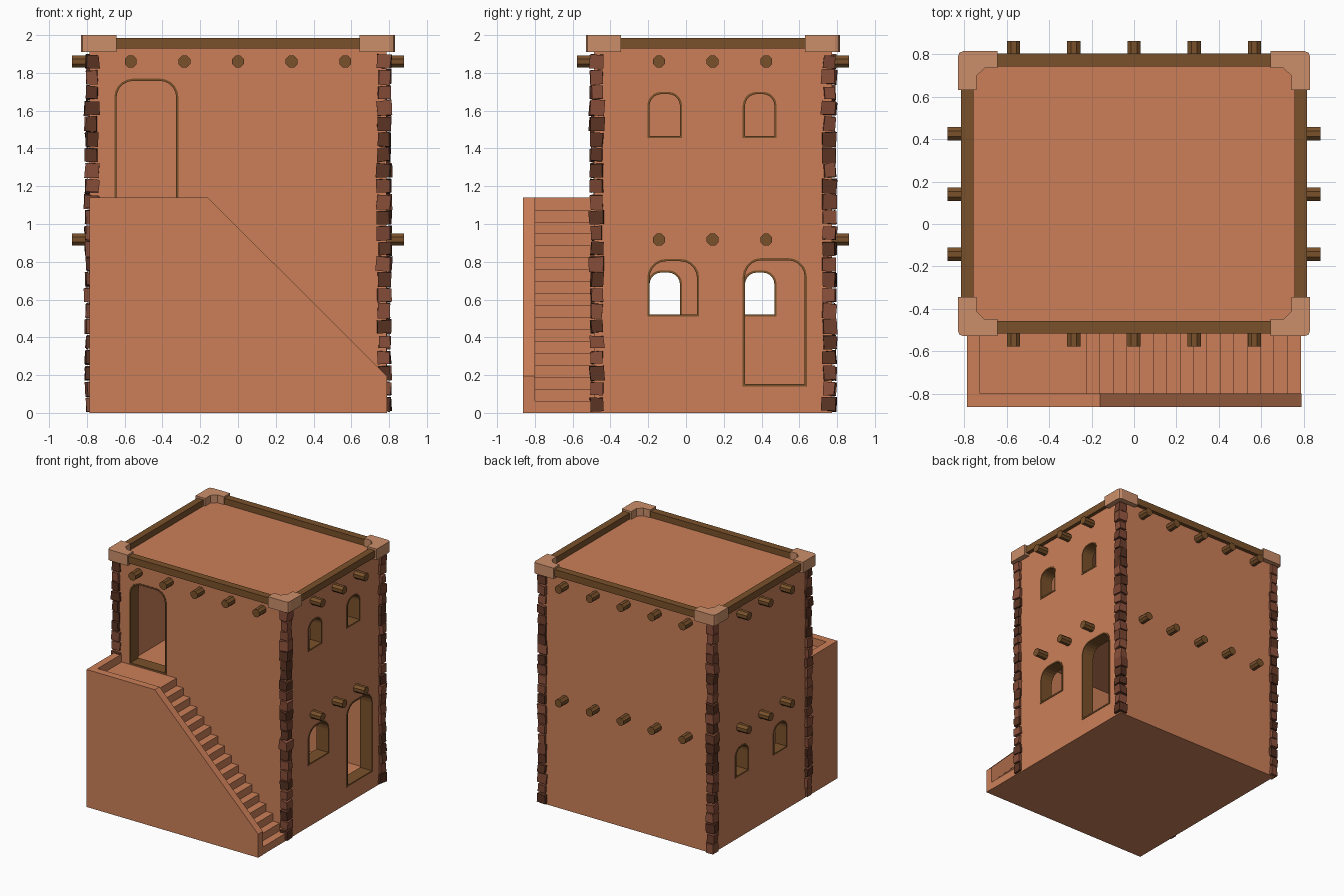
import bpy, bmesh, math, random
from mathutils import Matrix, Vector, Euler

if "Cube" in bpy.data.objects:
    bpy.data.objects.remove(bpy.data.objects["Cube"])

random.seed(4)
CY, HX, HY = 0.143, 0.785, 0.63      # house centre in y, half sizes
YF = CY - HY
WALL = 0.10


def material(name, rgb):
    m = bpy.data.materials.new(name)
    m.diffuse_color = (*rgb, 1)
    m.use_nodes = True
    m.node_tree.nodes["Principled BSDF"].inputs["Base Color"].default_value = m.diffuse_color
    return m


CLAY = material("terracotta clay", (0.60, 0.213, 0.098))
PALE = material("pale clay", (0.60, 0.275, 0.145))
WOOD = material("brown wood", (0.195, 0.083, 0.024))
DARK = material("dark brick", (0.105, 0.034, 0.017))
RED = material("red brick", (0.25, 0.078, 0.042))
MID = material("brown brick", (0.18, 0.056, 0.03))


def finish(bm, name, *mats):
    bmesh.ops.recalc_face_normals(bm, faces=bm.faces)
    me = bpy.data.meshes.new(name)
    bm.to_mesh(me)
    bm.free()
    for m in mats:
        me.materials.append(m)
    ob = bpy.data.objects.new(name, me)
    bpy.context.collection.objects.link(ob)
    return ob


def add_box(bm, lo, hi):
    lo, hi = Vector(lo), Vector(hi)
    mat = Matrix.Translation((lo + hi) / 2) @ Matrix.Diagonal((*(hi - lo), 1))
    return bmesh.ops.create_cube(bm, size=1, matrix=mat)["verts"]


def add_prism(bm, pts, place, d0, d1):
    a = [bm.verts.new(place(u, v, d0)) for u, v in pts]
    b = [bm.verts.new(place(u, v, d1)) for u, v in pts]
    n = len(pts)
    bm.faces.new(a)
    bm.faces.new(b[::-1])
    for i in range(n):
        j = (i + 1) % n
        bm.faces.new((a[i], a[j], b[j], b[i]))


def arch(u0, u1, v0, v1, r, t=0.0):
    """Opening outline with rounded top corners, inset by t."""
    u0, u1, v0, v1, r = u0 + t, u1 - t, v0 + t, v1 - t, r - t
    pts = [(u0, v0), (u1, v0)]
    for cu, start in ((u1 - r, 0), (u0 + r, 90)):
        for k in range(6):
            a = math.radians(start + 18 * k)
            pts.append((cu + r * math.cos(a), v1 - r + r * math.sin(a)))
    return pts


# placement of (along, up, inward depth) on each wall
def front(u, v, d): return (u, YF + d, v)
def right(u, v, d): return (HX - d, u, v)
def left(u, v, d): return (-HX + d, u, v)


OPENINGS = [
    ("upper_door", front, (-0.655, -0.315, 1.08, 1.77, 0.10)),
    ("lower_door", right, (0.30, 0.64, 0.14, 0.82, 0.10)),
    ("lower_window", right, (-0.205, 0.07, 0.51, 0.815, 0.10)),
    ("upper_window_a", right, (-0.205, -0.02, 1.455, 1.70, 0.075)),
    ("upper_window_b", right, (0.30, 0.48, 1.455, 1.70, 0.075)),
    ("left_window_a", left, (-0.205, -0.02, 0.51, 0.755, 0.075)),
    ("left_window_b", left, (0.30, 0.48, 0.51, 0.755, 0.075)),
]

# hollow house body with two rooms and cut openings
bm = bmesh.new()
add_box(bm, (-HX, YF, 0), (HX, CY + HY, 1.935))
house = finish(bm, "house_walls", CLAY)
cutters = []
for z0, z1 in ((0.135, 1.0), (1.075, 1.86)):
    bm = bmesh.new()
    add_box(bm, (-HX + WALL, YF + WALL, z0), (HX - WALL, CY + HY - WALL, z1))
    cutters.append(finish(bm, "room_cutter", CLAY))
for name, place, dims in OPENINGS:
    bm = bmesh.new()
    add_prism(bm, arch(*dims, t=0.002), place, -0.05, WALL + 0.05)
    cutters.append(finish(bm, name + "_cutter", CLAY))
for c in cutters:
    c.hide_render = True
    mod = house.modifiers.new("cut", "BOOLEAN")
    mod.operation, mod.solver, mod.object = "DIFFERENCE", "EXACT", c
bpy.context.view_layer.objects.active = house
for mod in list(house.modifiers):
    bpy.ops.object.modifier_apply(modifier=mod.name)
for c in cutters:
    bpy.data.objects.remove(c)

# wooden frames lining each opening
for name, place, dims in OPENINGS:
    bm = bmesh.new()
    out, inn = arch(*dims), arch(*dims, t=0.012)
    loops = [[bm.verts.new(place(u, v, d)) for u, v in pts]
             for pts, d in ((out, -0.004), (inn, -0.004), (inn, WALL + 0.004), (out, WALL + 0.004))]
    n = len(out)
    for k in range(4):
        p, q = loops[k], loops[(k + 1) % 4]
        for i in range(n):
            j = (i + 1) % n
            bm.faces.new((p[i], p[j], q[j], q[i]))
    finish(bm, name + "_frame", WOOD)

# staircase: stepped core
STEPS, RUN, TOP, X0 = 16, 0.0632, 1.075, -0.224
pts = [(-0.76, 0), (0.787, 0)]
for i in range(STEPS, 0, -1):
    z = TOP - i * RUN
    pts += [(X0 + i * RUN, z), (X0 + (i - 1) * RUN, z)]
pts += [(X0, TOP), (-0.76, TOP)]
bm = bmesh.new()
add_prism(bm, pts, lambda u, v, d: (u, d, v), -0.83, YF + 0.01)
finish(bm, "stairs", CLAY)

# staircase: outer parapet and landing end wall
bm = bmesh.new()
add_prism(bm, [(-0.787, 0), (0.789, 0), (0.789, 0.195), (-0.16, 1.14), (-0.787, 1.14)],
          lambda u, v, d: (u, d, v), -0.862, -0.80)
finish(bm, "stair_parapet", CLAY)
bm = bmesh.new()
add_box(bm, (-0.787, -0.80, 0), (-0.727, YF + 0.01, 1.14))
finish(bm, "landing_end_wall", CLAY)

# wooden roof rim beams
bm = bmesh.new()
for s in (-1, 1):
    xs = sorted((s * 0.757, s * 0.815))
    add_box(bm, (xs[0], CY - 0.58, 1.928), (xs[1], CY + 0.58, 1.985))
    ys = sorted((CY + s * 0.60, CY + s * 0.66))
    add_box(bm, (-0.72, ys[0], 1.928), (0.72, ys[1], 1.985))
finish(bm, "roof_rim_beams", WOOD)

# pale clay L-shaped caps on the four roof corners
CAP = [(0.644, 0.672), (0.805, 0.672), (0.824, 0.664), (0.831, 0.645), (0.831, 0.488),
       (0.743, 0.488), (0.743, 0.555), (0.705, 0.592), (0.644, 0.592)]
for sx, sn in ((-1, "left"), (1, "right")):
    for sy, fn in ((-1, "front"), (1, "back")):
        bm = bmesh.new()
        add_prism(bm, CAP, lambda u, v, d: (sx * u, CY + sy * v, d), 1.91, 2.0)
        finish(bm, f"corner_cap_{fn}_{sn}", PALE)

# protruding octagonal log ends
bm = bmesh.new()


def add_log(pos, axis):
    rot = Euler((math.pi / 2, 0, 0)) if axis == "y" else Euler((0, math.pi / 2, 0))
    mat = Matrix.Translation(pos) @ rot.to_matrix().to_4x4() @ Matrix.Rotation(math.pi / 8, 4, "Z")
    bmesh.ops.create_cone(bm, cap_ends=True, segments=8, radius1=0.034, radius2=0.034,
                          depth=0.14, matrix=mat)


for z in (0.917, 1.86):
    for s in (-1, 1):
        for k in (-1, 0, 1):
            add_log((s * 0.81, CY - 0.002 + 0.284 * k, z), "x")
        if s == 1 or z > 1:
            for k in range(-2, 3):
                add_log((0.284 * k, CY + s * 0.65, z), "y")
finish(bm, "log_ends", WOOD)

# rough bricks stacked up the four corners
for sx, sn in ((-1, "left"), (1, "right")):
    for sy, fn in ((-1, "front"), (1, "back")):
        bm = bmesh.new()
        for i in range(23):
            w, d = random.uniform(0.058, 0.078), random.uniform(0.058, 0.078)
            h = random.uniform(0.066, 0.08)
            rot = Euler((random.uniform(-.07, .07), random.uniform(-.07, .07), random.uniform(-.15, .15)))
            pos = (sx * (HX - 0.012), CY + sy * (HY - 0.015), 0.045 + i * 0.0825)
            mat = Matrix.Translation(pos) @ rot.to_matrix().to_4x4() @ Matrix.Diagonal((w, d, h, 1))
            vs = bmesh.ops.create_cube(bm, size=1, matrix=mat)["verts"]
            idx = random.choice((0, 1, 1, 2)) if i % 2 else random.choice((0, 0, 1, 2))
            for v in vs:
                v.co += Vector([random.uniform(-0.004, 0.004) for _ in range(3)])
                v.co.z = max(v.co.z, 0.0)
                for f in v.link_faces:
                    f.material_index = idx
        finish(bm, f"corner_bricks_{fn}_{sn}", DARK, RED, MID)
